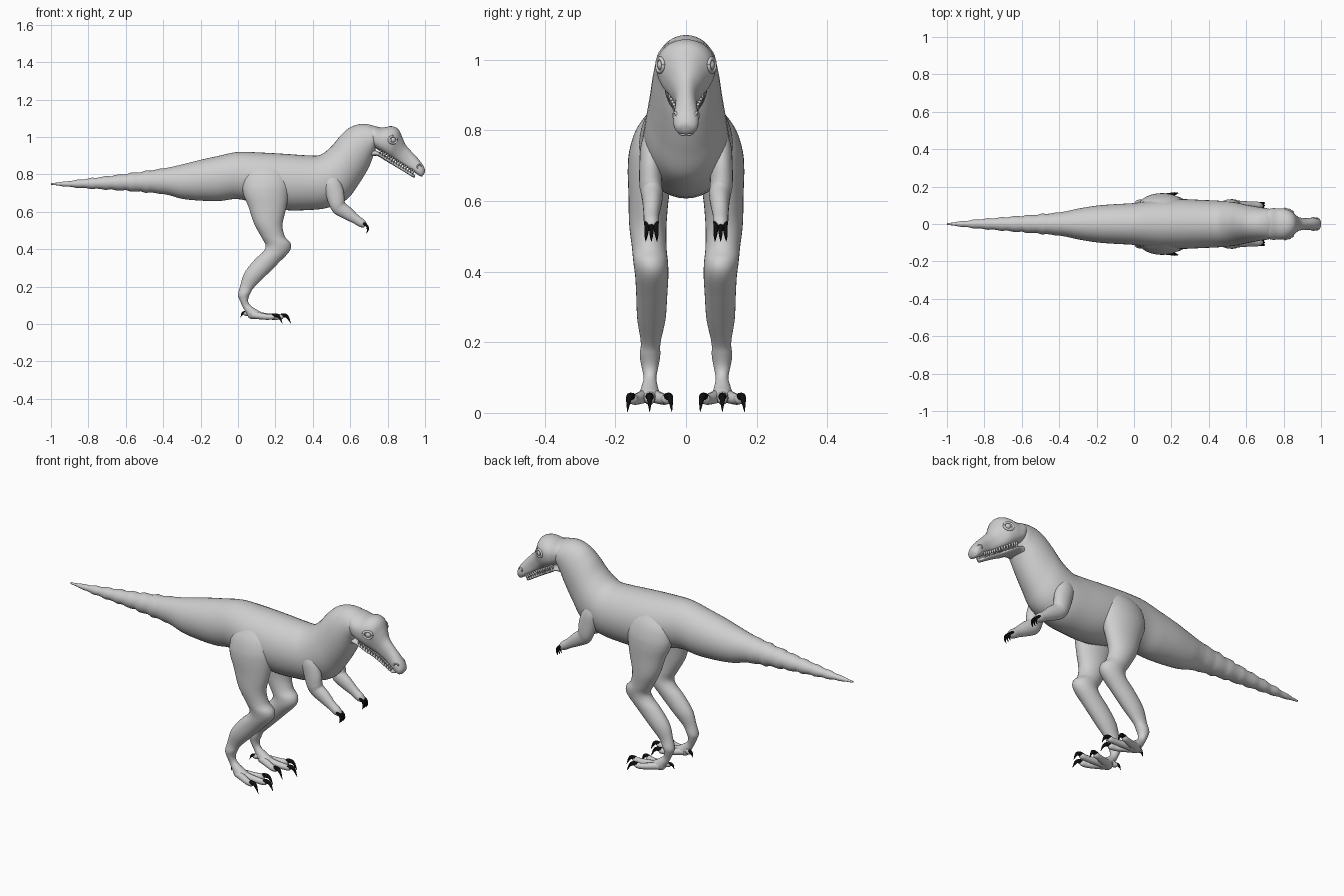
import bpy, bmesh, math
from mathutils import Vector


def material(name, rgb):
    m = bpy.data.materials.new(name)
    m.diffuse_color = (*rgb, 1)
    return m


HIDE = material("grey hide", (0.62, 0.62, 0.62))
CLAW = material("black claw", (0.004, 0.004, 0.004))
TOOTH = material("pale tooth", (0.70, 0.70, 0.70))


def finish(name, bm, mat, mirror=False):
    bmesh.ops.recalc_face_normals(bm, faces=bm.faces)
    for f in bm.faces:
        f.smooth = True
    me = bpy.data.meshes.new(name)
    bm.to_mesh(me)
    bm.free()
    me.materials.append(mat)
    ob = bpy.data.objects.new(name, me)
    bpy.context.collection.objects.link(ob)
    if mirror:
        mod = ob.modifiers.new("mirror", "MIRROR")
        mod.use_axis = (False, True, False)
        mod.use_clip = False
        mod.use_mirror_merge = False
    return ob


def spline(rows, steps):
    """Catmull-Rom through rows of numbers."""
    out = []
    for i in range(len(rows) - 1):
        p0, p1 = rows[max(i - 1, 0)], rows[i]
        p2, p3 = rows[i + 1], rows[min(i + 2, len(rows) - 1)]
        for s in range(steps):
            t = s / steps
            out.append([0.5 * (2 * b + (c - a) * t + (2 * a - 5 * b + 4 * c - d) * t * t
                               + (3 * b - a - 3 * c + d) * t ** 3)
                        for a, b, c, d in zip(p0, p1, p2, p3)])
    out.append(list(rows[-1]))
    return out


def skin(bm, rings, sides, box=1.0):
    """Bridge rings given as (centre, up half-vector, side half-vector)."""
    loops = []
    for c, h, w in rings:
        loop = []
        for k in range(sides):
            a = 2 * math.pi * k / sides
            u, v = math.cos(a), math.sin(a)
            if u < 0:  # squarer underside
                u = -abs(u) ** box
                v = math.copysign(abs(v) ** box, v)
            loop.append(bm.verts.new(c + h * u + w * v))
        loops.append(loop)
    for a, b in zip(loops, loops[1:]):
        for k in range(sides):
            j = (k + 1) % sides
            bm.faces.new((a[k], a[j], b[j], b[k]))
    for end in (loops[0], loops[-1]):
        mid = bm.verts.new(sum((v.co for v in end), Vector()) / sides)
        for k in range(sides):
            bm.faces.new((end[k], end[(k + 1) % sides], mid))


def loft(name, rows, mirror=False, box=1.0, lump=None, steps=5, sides=32):
    """Rows: upper/front x, z, lower/back x, z, y centre, half width."""
    bm, rings = bmesh.new(), []
    for ax, az, bx, bz, y, w in spline(rows, steps):
        c = Vector(((ax + bx) / 2, y, (az + bz) / 2))
        k = lump(c.x) if lump else 1
        rings.append((c, Vector(((ax - bx) / 2, 0, (az - bz) / 2)) * k,
                      Vector((0, max(w, 0.001) * k, 0))))
    skin(bm, rings, sides, box)
    return finish(name, bm, HIDE, mirror)


def tube(bm, pts, sides=12, steps=4):
    """Tapered round tube through (x, y, z, radius)."""
    ps, rings = spline(pts, steps), []
    for i, p in enumerate(ps):
        d = Vector(ps[min(i + 1, len(ps) - 1)][:3]) - Vector(ps[max(i - 1, 0)][:3])
        side = d.cross(Vector((0, 1, 0))).normalized()
        r = max(p[3], 0.0005)
        rings.append((Vector(p[:3]), side * r, d.normalized().cross(side) * r))
    skin(bm, rings, sides)


# tail, trunk and neck
def tail_lump(x):
    return 1 + 0.09 * min(1, max(0, (-0.38 - x) / 0.15)) * math.sin(2 * math.pi * x / 0.073)


body = [(-1, .753, -1, .745, .004), (-.9, .765, -.9, .733, .017), (-.8, .778, -.8, .725, .027),
        (-.6, .803, -.6, .713, .044), (-.4, .832, -.4, .695, .062), (-.3, .853, -.3, .67, .082),
        (-.2, .878, -.2, .66, .098), (-.1, .9, -.1, .658, .106), (0, .92, 0, .668, .112),
        (.12, .917, .12, .64, .128), (.25, .91, .25, .61, .133), (.37, .902, .38, .61, .128),
        (.44, .905, .48, .622, .124), (.50, .95, .58, .665, .116), (.55, 1.01, .64, .74, .104),
        (.60, 1.052, .69, .82, .095), (.66, 1.07, .715, .875, .087), (.72, 1.062, .73, .92, .08),
        (.76, 1.04, .74, .95, .06)]
loft("body_and_tail", [(a, b, c, d, 0, w) for a, b, c, d, w in body],
     lump=tail_lump, steps=8, sides=40)

# skull and upper jaw
skull = [(.67, 1.05, .70, .96, .06), (.72, 1.06, .735, .94, .082), (.77, 1.05, .755, .927, .084),
         (.82, 1.058, .78, .912, .083), (.857, 1.042, .805, .897, .074), (.878, 1.0, .835, .879, .052),
         (.897, .957, .862, .862, .037), (.93, .92, .893, .843, .03), (.965, .882, .927, .822, .033),
         (.99, .848, .955, .803, .036), (1.0, .82, .975, .79, .028), (.994, .80, .985, .79, .008)]
loft("head", [(a, b, c, d, 0, w) for a, b, c, d, w in skull], box=.7)

# lower jaw
jaw = [(.69, .945, .69, .885, .05), (.745, .925, .74, .9, .06), (.80, .891, .79, .872, .05),
       (.84, .865, .833, .847, .034), (.90, .827, .893, .811, .027), (.938, .803, .932, .787, .023),
       (.948, .792, .946, .784, .008)]
loft("lower_jaw", [(a, b, c, d, 0, w) for a, b, c, d, w in jaw], box=.7)

# teeth along the upper jaw
bm = bmesh.new()
for i in range(15):
    x = .762 + i * .0125
    y = .027 + .028 * min(1, max(0, (.87 - x) / .09))
    z = .94 - .615 * (x - .735)
    tube(bm, [(x + .003, y, z + .008, .0055), (x, y, z - .004, .0045), (x - .005, y, z - .018, .0005)], 8, 2)
finish("teeth", bm, TOOTH, True)

# eyes with lids, and nostril rims
bm = bmesh.new()
bmesh.ops.create_uvsphere(bm, u_segments=16, v_segments=10, radius=.016)
bmesh.ops.translate(bm, verts=bm.verts, vec=(.828, .066, .985))
finish("eye", bm, HIDE, True)


def rim(name, centre, radius, thick, stretch):
    bm = bmesh.new()
    ring = []
    for i in range(25):
        a = 2 * math.pi * i / 24
        out = Vector((math.cos(a) * stretch, -.45 * math.cos(a), math.sin(a)))
        ring.append((Vector(centre) + out * radius, out.normalized() * thick, Vector((.4, .9, 0)) * thick))
    skin(bm, ring, 8)
    finish(name, bm, HIDE, True)


rim("eyelid", (.828, .073, .985), .019, .006, 1.1)
rim("nostril", (.968, .031, .842), .009, .004, 1.2)

# hind legs from hip to foot
leg = [(.20, .86, .10, .86, .08, .02), (.25, .81, .04, .80, .09, .05), (.272, .75, .025, .74, .095, .065),
       (.27, .69, .03, .69, .098, .067), (.255, .61, .055, .63, .105, .058), (.238, .53, .085, .54, .108, .053),
       (.25, .47, .125, .465, .104, .049), (.281, .432, .148, .42, .10, .049), (.276, .39, .133, .385, .097, .047),
       (.215, .325, .09, .345, .097, .044), (.145, .255, .035, .275, .098, .04), (.085, .195, .012, .205, .1, .028),
       (.066, .165, 0, .158, .102, .029), (.054, .13, .006, .135, .102, .024), (.062, .105, .025, .092, .102, .018),
       (.09, .083, .045, .058, .103, .024), (.125, .062, .062, .03, .103, .03), (.145, .045, .105, .026, .103, .02)]
loft("hind_leg", leg, True)

# toes and toe claws
toes, claws = bmesh.new(), bmesh.new()
for off, reach in ((-1, .19), (0, .235), (1, .19)):
    y0 = .103
    ye = y0 + off * .05
    tube(toes, [(.075, y0 + off * .008, .05, .02), (.075 + (reach - .075) * .5, y0 + off * .03, .041, .017),
                (reach - .025, ye - off * .006, .038, .015), (reach, ye, .04, .014), (reach + .01, ye, .04, .005)])
    tube(claws, [(reach - .005, ye, .045, .012), (reach + .025, ye + off * .008, .043, .009),
                 (reach + .048, ye + off * .013, .002, .0005)])
tube(toes, [(.07, .10, .065, .018), (.045, .09, .057, .014), (.032, .085, .055, .008)])
tube(claws, [(.04, .088, .06, .01), (.025, .083, .058, .007), (.014, .08, .036, .0005)])
finish("toes", toes, HIDE, True)
finish("toe_claws", claws, CLAW, True)

# forelimbs
arm = [(.51, .83, .46, .81, .088, .015), (.545, .77, .455, .755, .097, .03), (.565, .71, .47, .69, .1, .032),
       (.57, .66, .49, .63, .1, .032), (.575, .645, .515, .592, .096, .031), (.605, .62, .56, .566, .096, .027),
       (.645, .58, .615, .54, .098, .022), (.677, .555, .65, .52, .098, .021), (.69, .535, .672, .516, .098, .014)]
loft("forelimb", arm, True, sides=24)

# finger claws
bm = bmesh.new()
for k in (-1, 0, 1):
    y = .098 + k * .013
    tube(bm, [(.67, y, .538, .008), (.69, y, .524, .007), (.694, y + k * .002, .503, .005),
              (.686, y + k * .003, .485, .0005)], 10)
finish("finger_claws", bm, CLAW, True)
